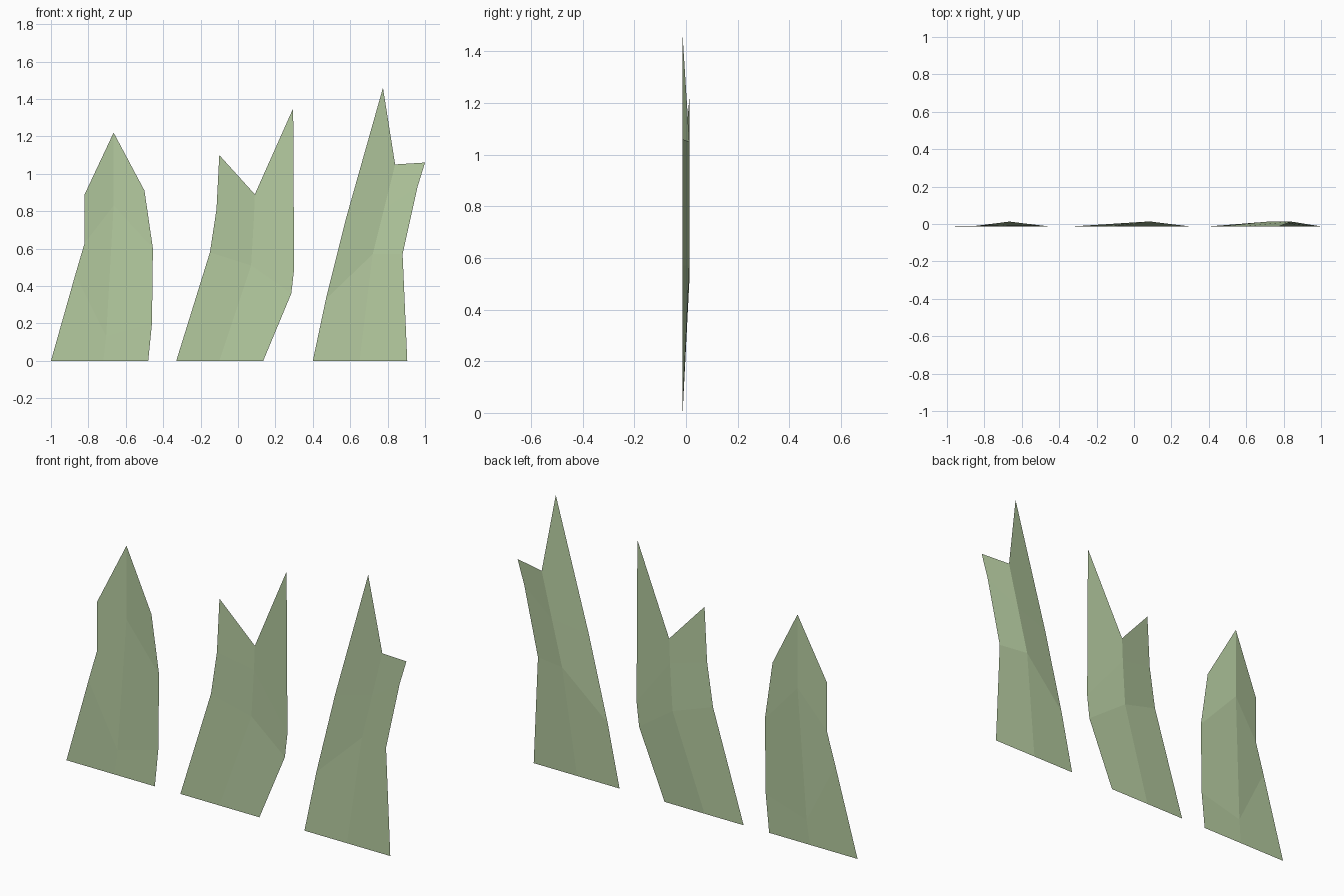
import bpy, bmesh

if "Cube" in bpy.data.objects:
    bpy.data.objects.remove(bpy.data.objects["Cube"])

green = bpy.data.materials.new("pale leaf green")
green.diffuse_color = (0.462, 0.597, 0.352, 1)
green.use_nodes = True
green.node_tree.nodes["Principled BSDF"].inputs["Base Color"].default_value = green.diffuse_color

EDGE, RIDGE = -0.013, 0.013   # depth of blade edges and of the folded centre ridge

# Each blade: rows from base to tip of (x, z) for left edge, ridge, right edge,
# followed by how far the ridge is pushed back (0 to 1)
BLADES = {
    "left_grass_blade": [
        ((-1.0, 0), (-0.72, 0), (-0.48, 0), 0),
        ((-0.87, 0.46), (-0.705, 0.13), (-0.46, 0.2), 0.25),
        ((-0.82, 0.63), (-0.665, 0.83), (-0.455, 0.6), 1),
        ((-0.82, 0.89), (-0.665, 1.22), (-0.5, 0.91), 1)],
    "middle_grass_blade": [
        ((-0.33, 0), (-0.1, 0), (0.135, 0), 0),
        ((-0.15, 0.58), (0.07, 0.51), (0.285, 0.36), 1),
        ((-0.115, 0.81), (0.085, 0.76), (0.3, 0.49), 1),
        ((-0.1, 1.1), (0.09, 0.89), (0.295, 1.35), 1)],
    "right_grass_blade": [
        ((0.4, 0), (0.65, 0), (0.905, 0), 0),
        ((0.47, 0.33), (0.72, 0.57), (0.88, 0.57), 1),
        ((0.58, 0.77), (0.78, 0.81), (0.96, 0.93), 1),
        ((0.775, 1.46), (0.84, 1.05), (1.0, 1.06), 1)],
}


def make_blade(name, rows):
    """Single folded sheet: quads between successive rows, flat shaded."""
    bm = bmesh.new()
    grid = []
    for left, mid, right, push in rows:
        depth = EDGE + (RIDGE - EDGE) * push
        grid.append([bm.verts.new((p[0], y, p[1]))
                     for p, y in ((left, EDGE), (mid, depth), (right, EDGE))])
    for low, high in zip(grid, grid[1:]):
        for i in range(2):
            bm.faces.new((low[i], low[i + 1], high[i + 1], high[i]))
    mesh = bpy.data.meshes.new(name)
    bm.to_mesh(mesh)
    bm.free()
    mesh.materials.append(green)
    bpy.context.collection.objects.link(bpy.data.objects.new(name, mesh))


for blade_name, blade_rows in BLADES.items():
    make_blade(blade_name, blade_rows)
